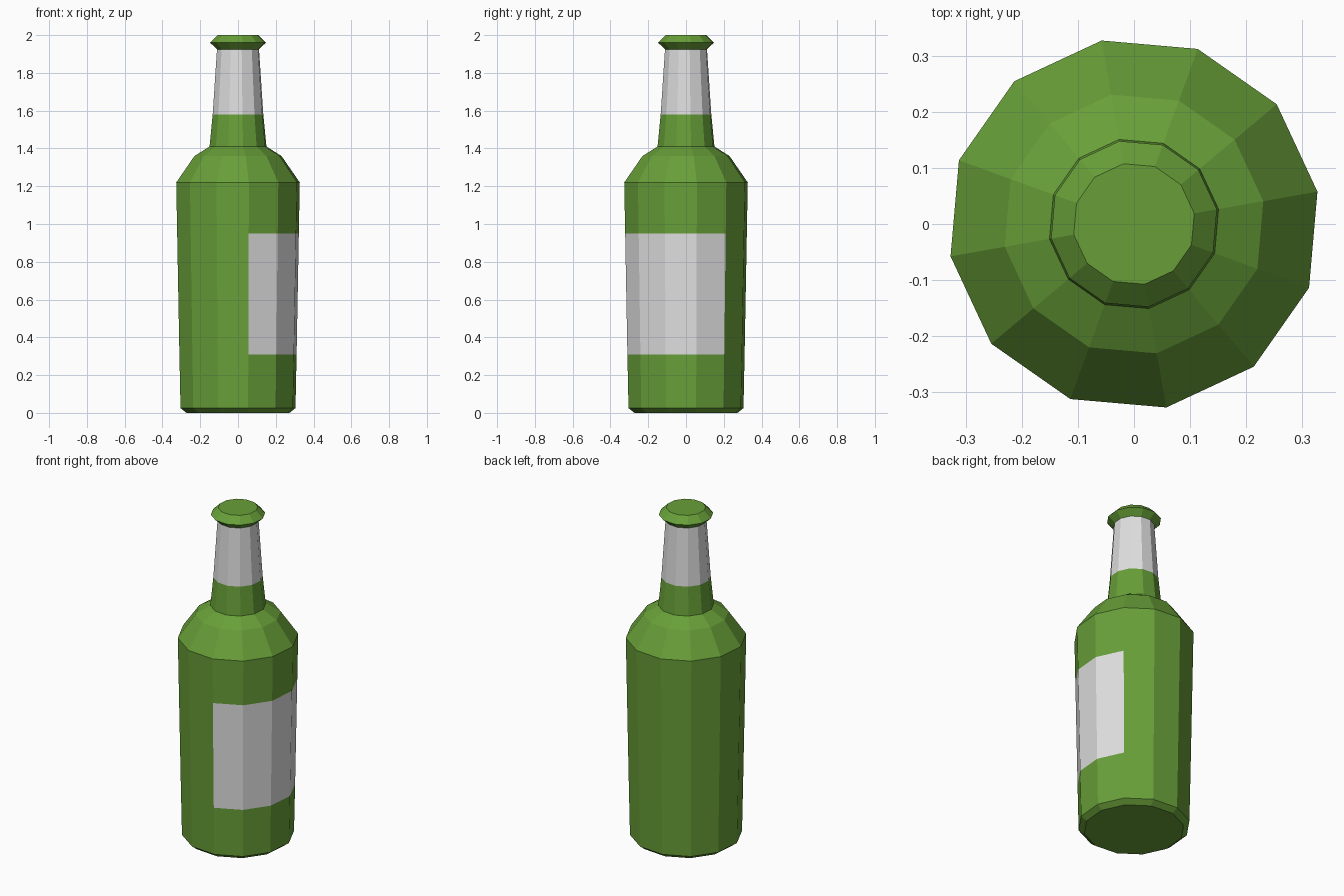
import bpy, bmesh, math

if "Cube" in bpy.data.objects:
    bpy.data.objects.remove(bpy.data.objects["Cube"])

SIDES = 12
OFFSET = math.radians(10)


def material(name, rgb):
    m = bpy.data.materials.new(name)
    m.diffuse_color = (*rgb, 1)
    m.use_nodes = True
    m.node_tree.nodes["Principled BSDF"].inputs["Base Color"].default_value = m.diffuse_color
    return m


green = material("green_glass", (0.138, 0.347, 0.040))
paper = material("label_paper", (0.74, 0.74, 0.74))

# Profile from base to lip: (radius, height)
profile = [
    (0.277, 0.0), (0.309, 0.025),                  # bevelled base
    (0.315, 0.31), (0.327, 0.95), (0.332, 1.22),   # body, cut at label edges
    (0.234, 1.36), (0.153, 1.41),                  # shoulder
    (0.136, 1.58), (0.113, 1.925),                 # neck and neck label
    (0.150, 1.96), (0.109, 2.0),                   # flared lip
]

# Lathe the bottle with flat sides
bm = bmesh.new()
rings = []
for r, z in profile:
    rings.append([bm.verts.new((r * math.cos(OFFSET + math.tau * i / SIDES),
                                r * math.sin(OFFSET + math.tau * i / SIDES), z))
                  for i in range(SIDES)])
for a, b in zip(rings, rings[1:]):
    for i in range(SIDES):
        j = (i + 1) % SIDES
        bm.faces.new((a[i], a[j], b[j], b[i]))
bm.faces.new(rings[0][::-1])
bm.faces.new(rings[-1])
bm.normal_update()

# Labels: a full band on the neck, four sides of the body facing right
for f in bm.faces:
    c = f.calc_center_median()
    angle = math.degrees(math.atan2(c.y, c.x))
    neck_label = 1.6 < c.z < 1.9
    body_label = 0.4 < c.z < 0.9 and -80 < angle < 40
    f.material_index = 1 if neck_label or body_label else 0

mesh = bpy.data.meshes.new("bottle")
bm.to_mesh(mesh)
bm.free()
mesh.materials.append(green)
mesh.materials.append(paper)
bpy.context.collection.objects.link(bpy.data.objects.new("bottle", mesh))
